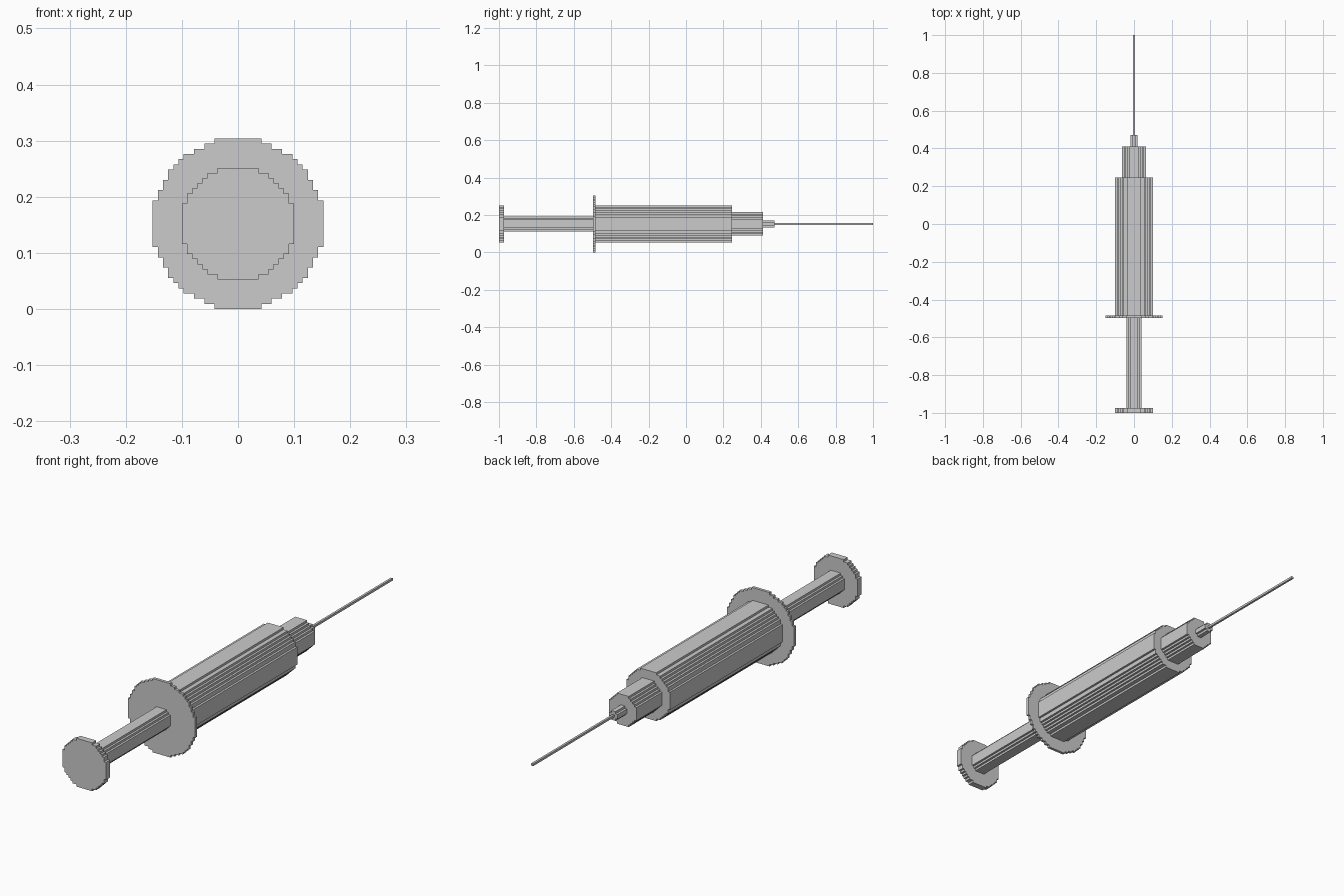
import bpy
import bmesh
import math

if "Cube" in bpy.data.objects:
    bpy.data.objects.remove(bpy.data.objects["Cube"])

U = 0.0092      # size of one step in the blocky circles
ZC = 0.152      # height of the syringe axis

grey = bpy.data.materials.new("plain_grey")
grey.diffuse_color = (0.6, 0.6, 0.6, 1.0)
grey.use_nodes = True
grey.node_tree.nodes["Principled BSDF"].inputs["Base Color"].default_value = grey.diffuse_color


def half_width(n, r2, c):
    """Half the number of cells inside the circle on the row centred at c."""
    s = math.sqrt(max(r2 - c * c, 0.0))
    return math.floor(s) + 0.5 if n % 2 else math.floor(s + 0.5)


def stepped_circle(n, r2):
    """Outline of a blocky circle, n cells across."""
    right = []
    last = None
    for j in range(n):
        w = half_width(n, r2, j - (n - 1) / 2)
        if w != last:
            if last is not None:
                right.append((last, j - n / 2))
            right.append((w, j - n / 2))
            last = w
    right.append((last, n / 2))
    return right + [(-x, z) for x, z in reversed(right)]


def stepped_rod(name, n, r2, radius, y0, y1):
    """Extrude a blocky circle along y, from y0 to y1."""
    k = 2 * radius / n
    bm = bmesh.new()
    base = [bm.verts.new((x * k, y0, ZC + z * k)) for x, z in stepped_circle(n, r2)]
    face = bm.faces.new(base)
    ext = bmesh.ops.extrude_face_region(bm, geom=[face], use_keep_orig=True)
    moved = [v for v in ext["geom"] if isinstance(v, bmesh.types.BMVert)]
    bmesh.ops.translate(bm, verts=moved, vec=(0, y1 - y0, 0))
    bmesh.ops.recalc_face_normals(bm, faces=bm.faces[:])
    me = bpy.data.meshes.new(name)
    bm.to_mesh(me)
    bm.free()
    me.materials.append(grey)
    bpy.context.collection.objects.link(bpy.data.objects.new(name, me))


# name, cells across, squared radius in cells, radius, start and end along y
stepped_rod("thumb_disc", 22, 125, 0.0995, -1.0, -0.974)
stepped_rod("plunger_rod", 9, 20.5, 4.4 * U, -0.974, -0.497)
stepped_rod("finger_flange", 33, 272.25, 0.152, -0.497, -0.485)
stepped_rod("barrel", 22, 125, 0.0995, -0.485, 0.245)
stepped_rod("barrel_tip", 14, 50, 0.063, 0.245, 0.411)
stepped_rod("needle_hub", 4, 4.4, 0.019, 0.411, 0.472)
stepped_rod("needle", 1, 0.25, 0.0046, 0.472, 1.0)
